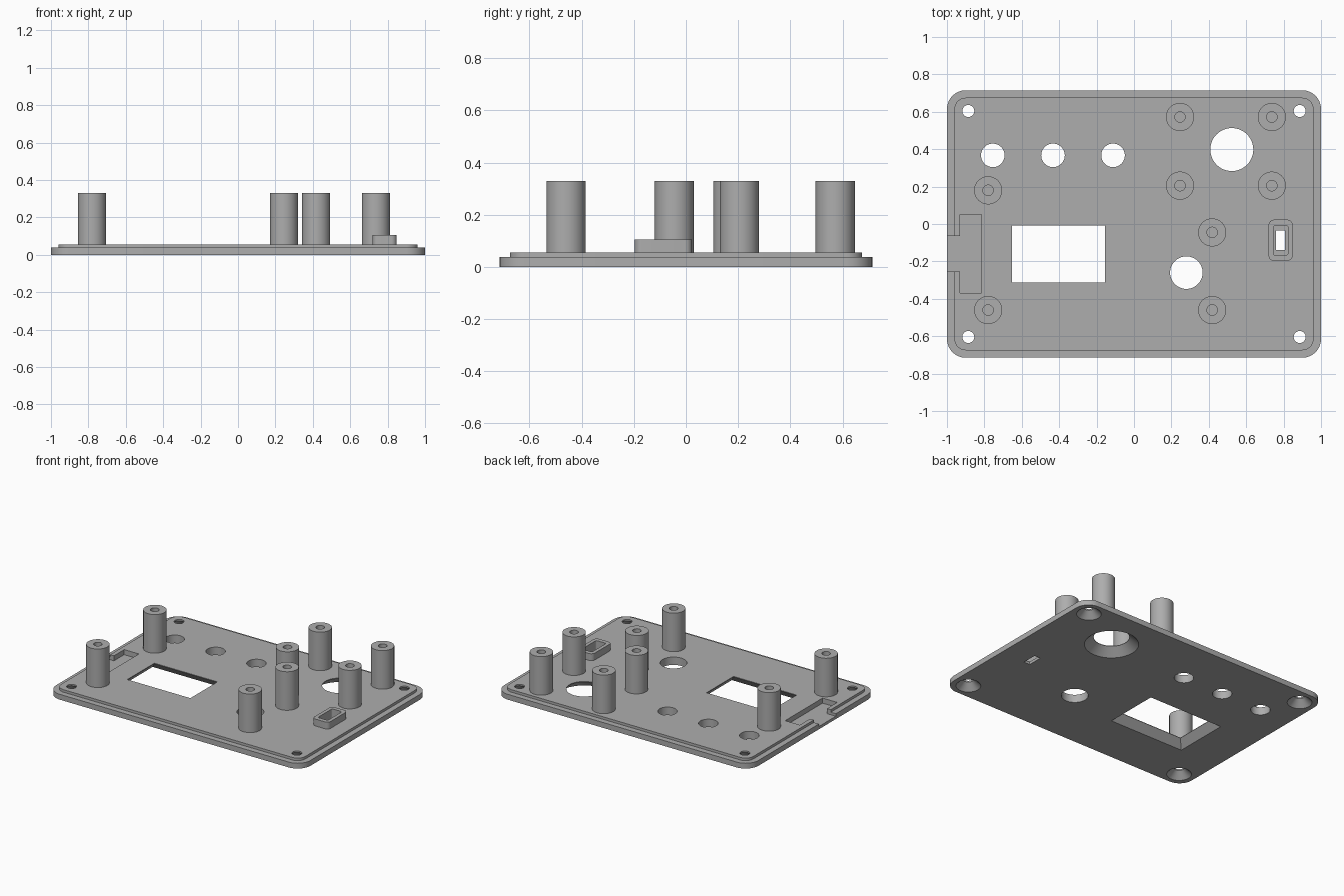
import bpy, bmesh
from math import cos, sin, pi, radians

cube = bpy.data.objects.get("Cube")
if cube:
    bpy.data.objects.remove(cube, do_unlink=True)

grey = bpy.data.materials.new("plain_grey")
grey.use_nodes = True
colour = (0.42, 0.42, 0.42, 1)
grey.diffuse_color = colour
grey.node_tree.nodes["Principled BSDF"].inputs["Base Color"].default_value = colour

RIM, TOP, POST_TOP, FLOOR = 0.038, 0.056, 0.33, 0.02
UNDER, OVER = -0.01, 0.2          # cutter overshoot


def circle(x, y, r, n=48):
    return [(x + r * cos(2 * pi * i / n), y + r * sin(2 * pi * i / n)) for i in range(n)]


def rounded(x, y, w, d, r, n=8):
    """Rounded rectangle outline; a zero radius still gives n+1 points per corner."""
    pts = []
    for k, (sx, sy) in enumerate([(1, 1), (-1, 1), (-1, -1), (1, -1)]):
        for i in range(n + 1):
            a = (k + i / n) * pi / 2
            pts.append((x + sx * (w / 2 - r) + r * cos(a), y + sy * (d / 2 - r) + r * sin(a)))
    return pts


def box(x, y, w, d):
    return [(x + sx * w / 2, y + sy * d / 2) for sx, sy in [(1, 1), (-1, 1), (-1, -1), (1, -1)]]


def loft(bm, rings, loop=False):
    """Skin stacked outlines, given as (outline, z), with end caps or as a closed loop."""
    vs = [[bm.verts.new((x, y, z)) for x, y in pts] for pts, z in rings]
    pairs = list(zip(vs, vs[1:]))
    if loop:
        pairs.append((vs[-1], vs[0]))
    else:
        bm.faces.new(vs[0][::-1])
        bm.faces.new(vs[-1])
    for a, b in pairs:
        n = len(a)
        for i in range(n):
            j = (i + 1) % n
            bm.faces.new((a[i], a[j], b[j], b[i]))


def make(name, bm):
    bmesh.ops.recalc_face_normals(bm, faces=bm.faces)
    mesh = bpy.data.meshes.new(name)
    bm.to_mesh(mesh)
    bm.free()
    mesh.materials.append(grey)
    ob = bpy.data.objects.new(name, mesh)
    bpy.context.collection.objects.link(ob)
    return ob


def smooth(ob):
    bpy.ops.object.select_all(action='DESELECT')
    ob.select_set(True)
    bpy.context.view_layer.objects.active = ob
    bpy.ops.object.shade_smooth_by_angle(angle=radians(30))


# Stepped cover plate
bm = bmesh.new()
lower = rounded(0, 0, 2.0, 1.43, 0.1)
upper = rounded(0, 0, 1.92, 1.35, 0.06)
loft(bm, [(lower, 0), (lower, RIM), (upper, RIM), (upper, TOP)])
plate = make("cover_plate", bm)

# All openings gathered in one cutter
bm = bmesh.new()


def flared_hole(x, y, r, r_low, z_end):
    wide = r_low + (r_low - r) * -UNDER / z_end
    loft(bm, [(circle(x, y, wide), UNDER), (circle(x, y, r), z_end), (circle(x, y, r), OVER)])


# countersunk corner screw holes and the wide dial hole
for x in (-0.886, 0.886):
    for y in (-0.604, 0.604):
        flared_hole(x, y, 0.032, 0.08, 0.046)
flared_hole(0.523, 0.398, 0.115, 0.175, 0.053)

# straight button holes and shaft hole
for x, y, r in [(-0.755, 0.367, 0.063), (-0.433, 0.367, 0.063),
                (-0.112, 0.367, 0.063), (0.28, -0.26, 0.087)]:
    loft(bm, [(circle(x, y, r), UNDER), (circle(x, y, r), OVER)])

# display window, widening downward
wx, wy, ww, wd = -0.404, -0.16, 0.496, 0.304
loft(bm, [(box(wx, wy, ww + 0.108, wd + 0.108), UNDER),
          (box(wx, wy, ww, wd), 0.053), (box(wx, wy, ww, wd), OVER)])

# stepped switch slot
sx, sy = 0.784, -0.087
recess = rounded(sx, sy, 0.078, 0.16, 0.012)
slot = rounded(sx, sy, 0.048, 0.106, 0)
slot_r = rounded(sx, sy, 0.048, 0.106, 0.002)
loft(bm, [(slot_r, UNDER), (slot_r, FLOOR), (recess, FLOOR), (recess, OVER)])

# connector pocket, open to the side edge
pocket = [(-0.815, 0.05), (-0.93, 0.05), (-0.93, -0.065), (-1.1, -0.065),
          (-1.1, -0.255), (-0.93, -0.255), (-0.93, -0.37), (-0.815, -0.37)]
loft(bm, [(pocket, FLOOR), (pocket, OVER)])
cutter = make("opening_cutter", bm)
cutter.hide_render = True

# Cut the openings and drop the cutter
cut = plate.modifiers.new("openings", 'BOOLEAN')
cut.operation = 'DIFFERENCE'
cut.solver = 'EXACT'
cut.object = cutter
bpy.ops.object.select_all(action='DESELECT')
plate.select_set(True)
bpy.context.view_layer.objects.active = plate
bpy.ops.object.modifier_apply(modifier=cut.name)
bpy.data.objects.remove(cutter, do_unlink=True)
smooth(plate)

# Hollow screw posts
posts = [(-0.78, 0.18), (-0.78, -0.46), (0.418, -0.045), (0.418, -0.46)]
posts += [(x, y) for x in (0.246, 0.737) for y in (0.205, 0.572)]
for i, (x, y) in enumerate(posts):
    bm = bmesh.new()
    outer, bore = circle(x, y, 0.075), circle(x, y, 0.028)
    loft(bm, [(outer, 0.05), (outer, POST_TOP), (bore, POST_TOP), (bore, 0.06)])
    smooth(make(f"screw_post_{i + 1}", bm))

# Raised collar around the switch slot
bm = bmesh.new()
collar = rounded(sx, sy, 0.128, 0.22, 0.028)
loft(bm, [(collar, 0.05), (collar, 0.105), (recess, 0.105), (recess, 0.05)], loop=True)
smooth(make("switch_collar", bm))
